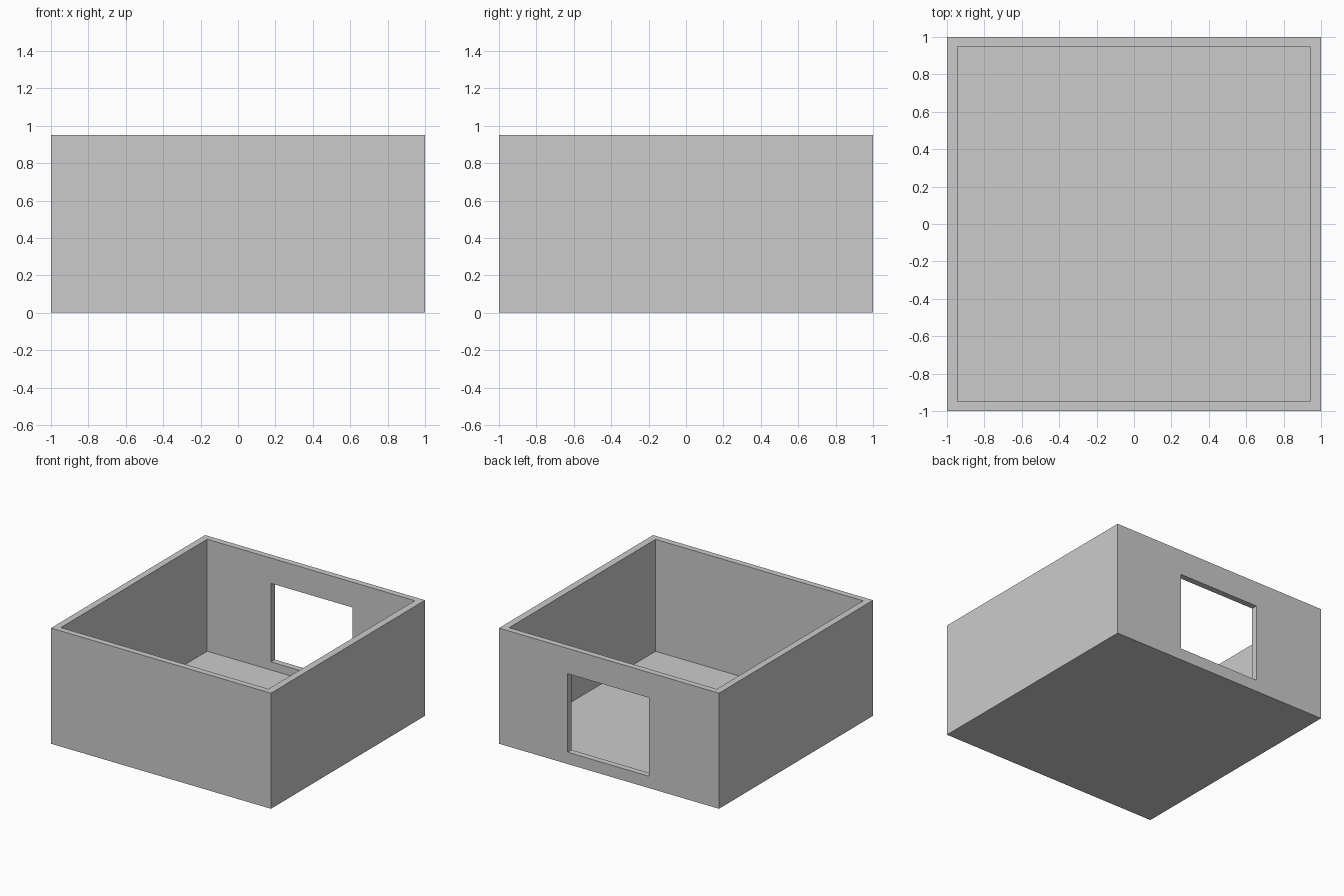
import bpy
from mathutils import Vector

if "Cube" in bpy.data.objects:
    bpy.data.objects.remove(bpy.data.objects["Cube"])


def box(name, lo, hi):
    """Axis-aligned box between two corners."""
    lo, hi = Vector(lo), Vector(hi)
    bpy.ops.mesh.primitive_cube_add(size=1, location=(lo + hi) / 2)
    obj = bpy.context.object
    obj.name = name
    obj.scale = hi - lo
    bpy.ops.object.transform_apply(location=False, rotation=False, scale=True)
    return obj


def cut(target, cutter):
    """Subtract the cutter from the target, then discard the cutter."""
    cutter.hide_render = True
    mod = target.modifiers.new(cutter.name, 'BOOLEAN')
    mod.operation = 'DIFFERENCE'
    mod.solver = 'EXACT'
    mod.object = cutter
    bpy.context.view_layer.objects.active = target
    bpy.ops.object.modifier_apply(modifier=mod.name)
    bpy.data.objects.remove(cutter)


# Outer block of the roofless room
room = box("room_shell", (-1, -1, 0), (1, 1, 0.95))

# Hollow interior, leaving the floor and four walls
cut(room, box("interior_cutter", (-0.945, -0.95, 0.03), (0.942, 0.95, 1.2)))

# Window opening through the back wall
cut(room, box("window_cutter", (-0.365, 0.85, 0.097), (0.375, 1.1, 0.742)))
